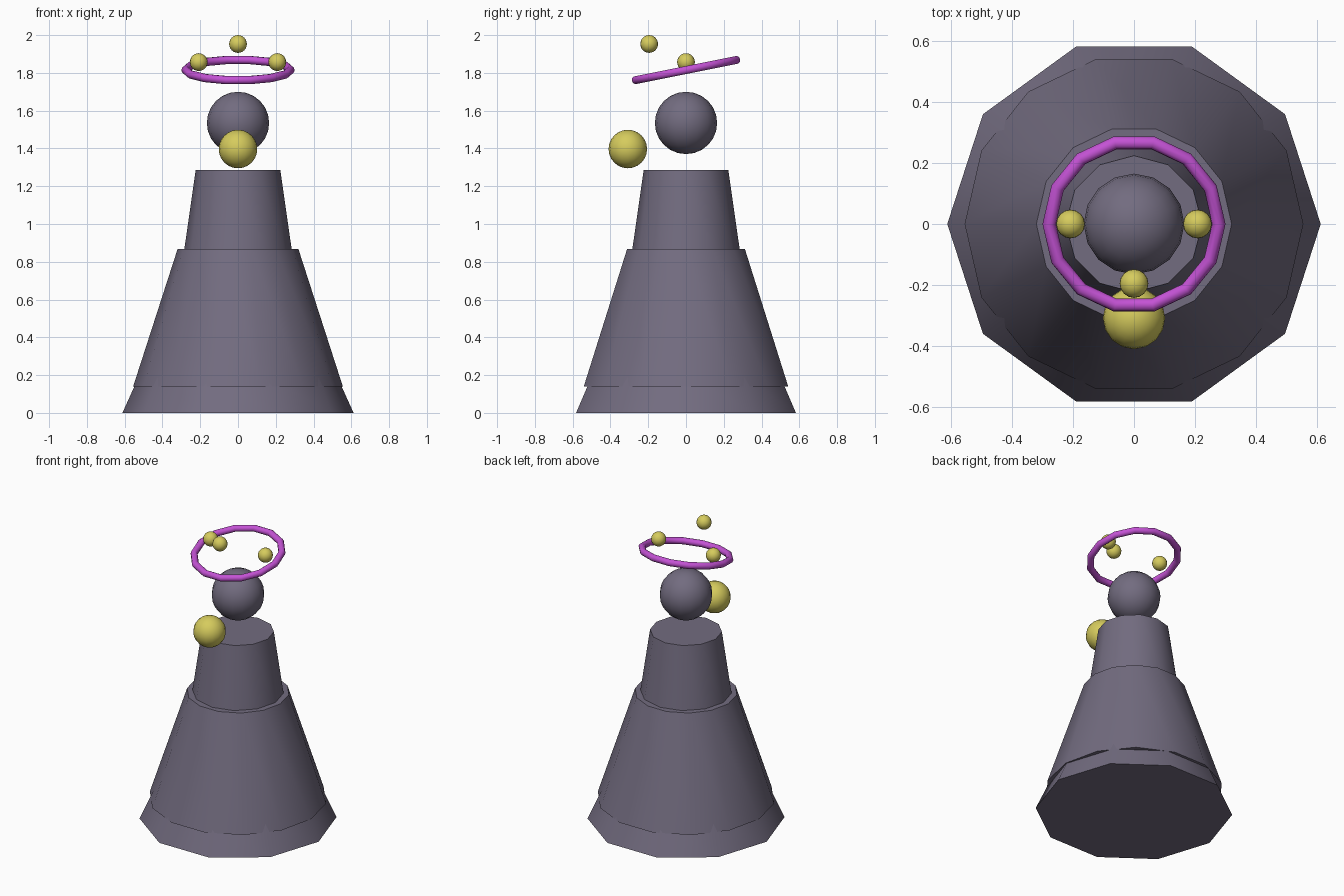
import bpy
import math

cube = bpy.data.objects.get("Cube")
if cube:
    bpy.data.objects.remove(cube, do_unlink=True)


def make_material(name, rgb):
    mat = bpy.data.materials.new(name)
    mat.use_nodes = True
    color = (*rgb, 1.0)
    mat.diffuse_color = color
    mat.node_tree.nodes["Principled BSDF"].inputs["Base Color"].default_value = color
    return mat


slate = make_material("slate_purple", (0.17, 0.15, 0.215))
yellow = make_material("soft_yellow", (0.67, 0.60, 0.11))
magenta = make_material("magenta", (0.55, 0.085, 0.66))


def finish(name, mat):
    obj = bpy.context.object
    obj.name = name
    obj.data.materials.append(mat)
    bpy.ops.object.shade_smooth_by_angle(angle=math.radians(40))
    return obj


def tier(name, sides, r_bottom, r_top, z_bottom, z_top):
    """Tapered, capped robe section with a corner on the x axis."""
    bpy.ops.mesh.primitive_cone_add(
        vertices=sides, radius1=r_bottom, radius2=r_top,
        depth=z_top - z_bottom, location=(0, 0, (z_bottom + z_top) / 2))
    obj = finish(name, slate)
    obj.rotation_euler.z = math.pi / 2
    return obj


def ball(name, radius, location, mat):
    bpy.ops.mesh.primitive_uv_sphere_add(
        segments=16, ring_count=12, radius=radius, location=location)
    return finish(name, mat)


# Robe, stacked from the ground up
tier("base_skirt", 10, 0.612, 0.526, 0.0, 0.19)
tier("robe_body", 14, 0.555, 0.32, 0.14, 0.867)
tier("upper_torso", 12, 0.288, 0.224, 0.84, 1.285)

# Head and the floating orb before the chest
ball("head", 0.165, (0, 0, 1.535), slate)
ball("chest_orb", 0.102, (0, -0.308, 1.397), yellow)

# Small orbs above the head
for name, place in (("left_orb", (0.208, 0, 1.857)),
                    ("right_orb", (-0.208, 0, 1.857)),
                    ("front_orb", (0, -0.195, 1.953))):
    ball(name, 0.047, place, yellow)

# Tilted halo, higher at the back
bpy.ops.mesh.primitive_torus_add(
    major_segments=14, minor_segments=10, major_radius=0.278,
    minor_radius=0.022, location=(0, 0, 1.815),
    rotation=(math.radians(11.3), 0, 0))
finish("halo", magenta)
